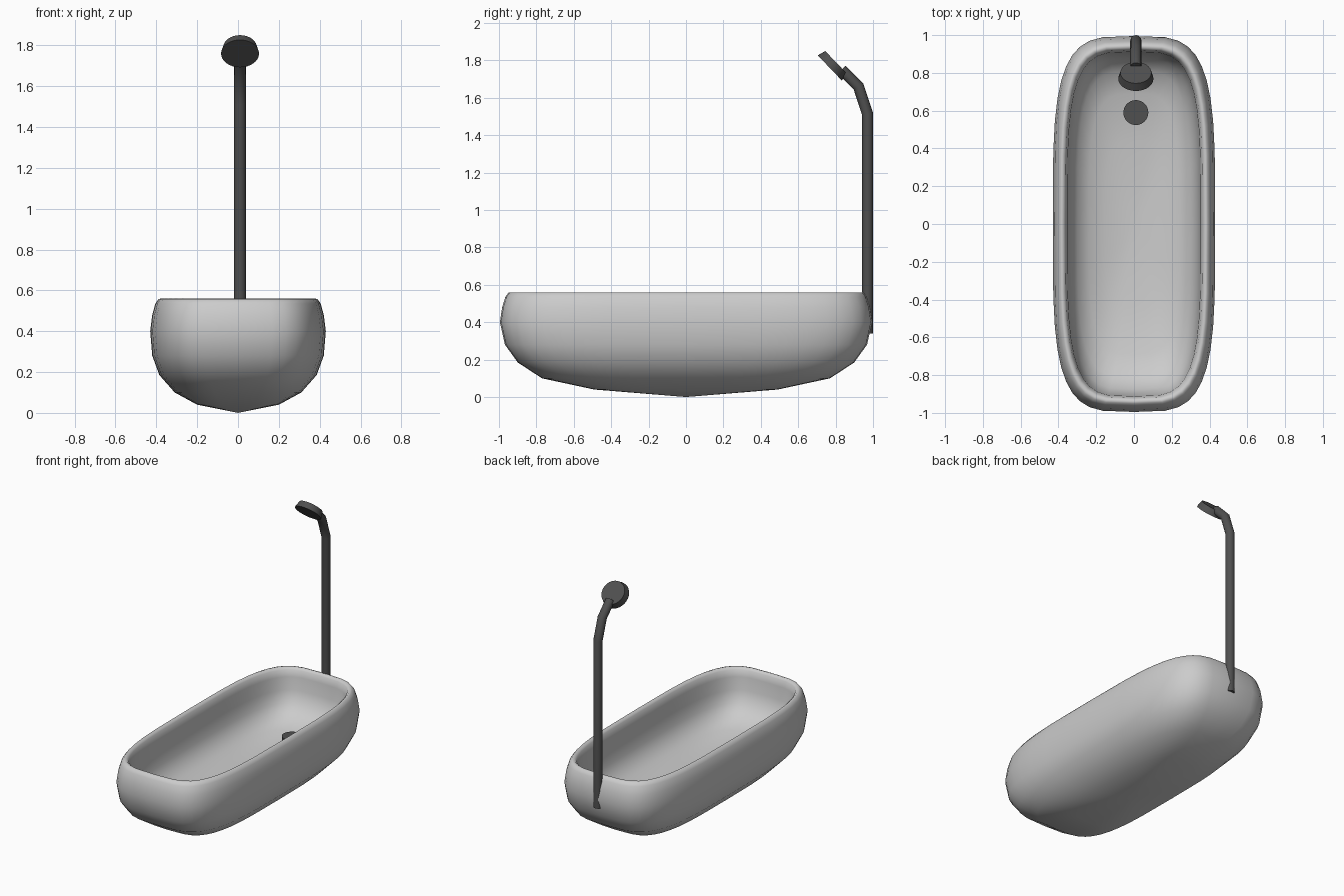
import bpy, bmesh, math
from mathutils import Vector

if "Cube" in bpy.data.objects:
    bpy.data.objects.remove(bpy.data.objects["Cube"])

dark = bpy.data.materials.new("dark_metal")
dark.diffuse_color = (0.08, 0.08, 0.08, 1)
dark.use_nodes = True
dark.node_tree.nodes["Principled BSDF"].inputs["Base Color"].default_value = dark.diffuse_color
X = 0.01  # fittings sit slightly off centre


def smooth(ob, angle=35):
    bpy.ops.object.select_all(action='DESELECT')
    bpy.context.view_layer.objects.active = ob
    ob.select_set(True)
    bpy.ops.object.shade_smooth_by_angle(angle=math.radians(angle))


def ring(bm, hx, hy, z, n, count=40):
    """Rounded-rectangle (superellipse) loop of vertices."""
    verts = []
    for i in range(count):
        t = 2 * math.pi * i / count
        c, s = math.cos(t), math.sin(t)
        verts.append(bm.verts.new((math.copysign(abs(c) ** (2 / n), c) * hx,
                                   math.copysign(abs(s) ** (2 / n), s) * hy, z)))
    return verts


# Tub: rings lofted from the outer base, over the rim, down to the basin floor
sections = [  # half width, half length, height, squareness
    (0.20, 0.49, 0.04, 3.6), (0.31, 0.77, 0.10, 3.7), (0.385, 0.90, 0.185, 3.8),
    (0.42, 0.968, 0.28, 3.9), (0.43, 0.995, 0.40, 3.9), (0.42, 0.983, 0.48, 3.9),
    (0.405, 0.966, 0.535, 3.9), (0.39, 0.95, 0.557, 3.9), (0.378, 0.936, 0.56, 3.9),
    (0.363, 0.922, 0.545, 3.9), (0.353, 0.912, 0.50, 3.9), (0.348, 0.905, 0.41, 3.9),
    (0.333, 0.875, 0.33, 3.8), (0.30, 0.81, 0.265, 3.7), (0.24, 0.69, 0.225, 3.6),
    (0.155, 0.44, 0.195, 3.5),
]
bm = bmesh.new()
rings = [ring(bm, *s) for s in sections]
for a, b in zip(rings, rings[1:]):
    for i in range(len(a)):
        j = (i + 1) % len(a)
        bm.faces.new((a[i], a[j], b[j], b[i]))
for loop, z in ((rings[0], 0.0), (rings[-1], 0.175)):
    pole = bm.verts.new((0, 0, z))
    for i in range(len(loop)):
        bm.faces.new((loop[i], loop[(i + 1) % len(loop)], pole))
bmesh.ops.recalc_face_normals(bm, faces=bm.faces)
me = bpy.data.meshes.new("tub")
bm.to_mesh(me)
bm.free()
tub = bpy.data.objects.new("tub", me)
bpy.context.collection.objects.link(tub)
smooth(tub, 80)


def disc(name, center, r1, r2, depth, axis):
    bpy.ops.mesh.primitive_cone_add(vertices=32, radius1=r1, radius2=r2, depth=depth, location=center)
    ob = bpy.context.object
    ob.name = name
    ob.rotation_euler = Vector(axis).to_track_quat('Z', 'Y').to_euler()
    ob.data.materials.append(dark)
    smooth(ob)


# Drain stub and shower head (narrower at the back)
disc("drain", (X, 0.59, 0.22), 0.066, 0.066, 0.06, (0, 0, 1))
disc("shower_head", (X, 0.785, 1.775), 0.093, 0.082, 0.045, (0, 0.72, 0.69))

# Shower pipe: bent tube rising from the back of the tub
cu = bpy.data.curves.new("shower_pipe", 'CURVE')
cu.dimensions = '3D'
cu.bevel_depth = 0.03
cu.bevel_resolution = 4
cu.use_fill_caps = True
path = [(0.97, 0.34), (0.97, 1.515), (0.922, 1.66), (0.832, 1.75)]
sp = cu.splines.new('POLY')
sp.points.add(len(path) - 1)
for p, (y, z) in zip(sp.points, path):
    p.co = (X, y, z, 1)
pipe = bpy.data.objects.new("shower_pipe", cu)
bpy.context.collection.objects.link(pipe)
bpy.ops.object.select_all(action='DESELECT')
bpy.context.view_layer.objects.active = pipe
pipe.select_set(True)
bpy.ops.object.convert(target='MESH')
pipe = bpy.context.object
pipe.data.materials.clear()
pipe.data.materials.append(dark)
smooth(pipe)
